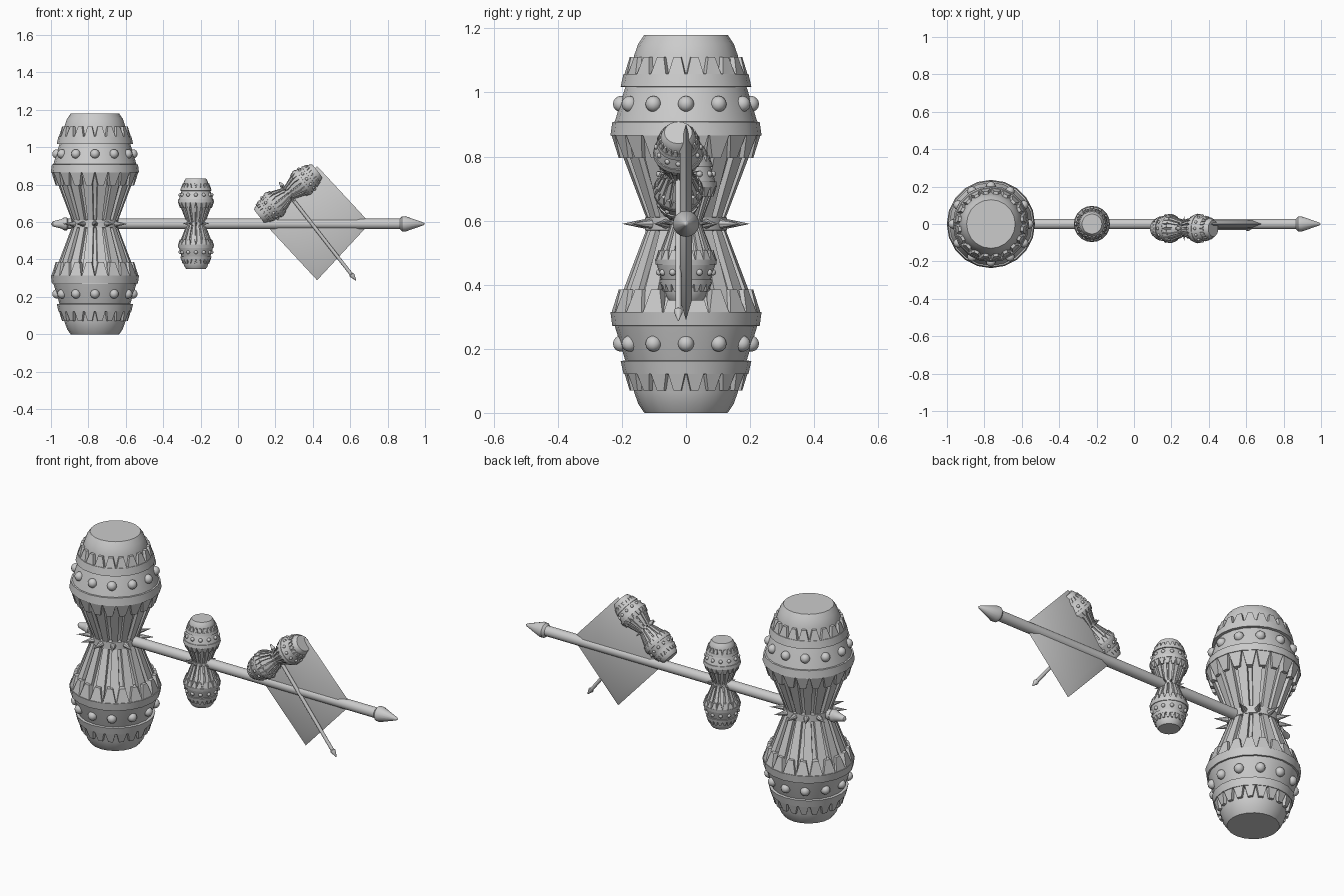
import bpy, bmesh, math
from mathutils import Matrix, Vector

if "Cube" in bpy.data.objects:
    bpy.data.objects.remove(bpy.data.objects["Cube"])


def finish(name, bm, mat, mirror=False, angle=30):
    bmesh.ops.remove_doubles(bm, verts=bm.verts, dist=1e-5)
    bmesh.ops.recalc_face_normals(bm, faces=bm.faces)
    me = bpy.data.meshes.new(name)
    bm.to_mesh(me)
    bm.free()
    ob = bpy.data.objects.new(name, me)
    bpy.context.collection.objects.link(ob)
    ob.matrix_world = mat
    if mirror:
        m = ob.modifiers.new("mirror", 'MIRROR')
        m.use_axis = (False, False, True)
    bpy.ops.object.select_all(action='DESELECT')
    ob.select_set(True)
    bpy.context.view_layer.objects.active = ob
    bpy.ops.object.shade_smooth_by_angle(angle=math.radians(angle))
    return ob


def lathe(bm, profile, n=20, closed=False):
    vs = [bm.verts.new((r, 0, z)) for r, z in profile]
    pairs = list(zip(vs, vs[1:])) + ([(vs[-1], vs[0])] if closed else [])
    es = [bm.edges.new(p) for p in pairs]
    bmesh.ops.spin(bm, geom=vs + es, cent=(0, 0, 0), axis=(0, 0, 1),
                   angle=2 * math.pi, steps=n, use_merge=True)


def staves(bm, n, z0, r0, w0, z1, r1, w1, t):
    # ring of tapered blocks between two heights
    for i in range(n):
        rot = Matrix.Rotation(2 * math.pi * (i + .5) / n, 3, 'Z')
        v = [bm.verts.new(rot @ Vector((r + d, s * w / 2, z)))
             for z, r, w in ((z0, r0, w0), (z1, r1, w1))
             for d, s in ((0, -1), (0, 1), (-t, 1), (-t, -1))]
        for f in ((0, 1, 2, 3), (4, 5, 6, 7), (0, 1, 5, 4),
                  (1, 2, 6, 5), (2, 3, 7, 6), (3, 0, 4, 7)):
            bm.faces.new([v[k] for k in f])


def drum(label, mat):
    # hourglass shell
    bm = bmesh.new()
    lathe(bm, [(.108, 0), (.108, .03), (.175, .2), (.208, .27), (.222, .32),
               (.19, .425), (.172, .47), (.162, .525), (.149, .562),
               (.13, .59), (0, .59)])
    finish(label + "_shell", bm, mat, True, 25)

    # raised hoops
    bm = bmesh.new()
    lathe(bm, [(.2, .275), (.236, .275), (.23, .318), (.2, .322)], closed=True)
    lathe(bm, [(.17, .425), (.204, .428), (.195, .468), (.16, .472)], closed=True)
    finish(label + "_hoops", bm, mat, True)

    # toothed trim
    bm = bmesh.new()
    staves(bm, 20, .277, .23, .068, .205, .21, .03, .03)
    staves(bm, 20, .468, .19, .052, .52, .176, .024, .025)
    finish(label + "_teeth", bm, mat, True)

    # slats running to the waist
    bm = bmesh.new()
    staves(bm, 16, .02, .124, .03, .275, .22, .056, .02)
    finish(label + "_slats", bm, mat, True)

    # round studs
    bm = bmesh.new()
    for i in range(12):
        a = math.pi * i / 6
        bmesh.ops.create_uvsphere(
            bm, u_segments=12, v_segments=8, radius=.025,
            matrix=Matrix.Translation((.203 * math.cos(a), .203 * math.sin(a), .374)))
    finish(label + "_studs", bm, mat, True, 40)

    # waist band with spikes
    bm = bmesh.new()
    lathe(bm, [(.1, -.024), (.128, -.02), (.128, .02), (.1, .024)], closed=True)
    for i in range(12):
        m = (Matrix.Rotation(math.pi * i / 6, 4, 'Z') @ Matrix.Translation((.162, 0, 0))
             @ Matrix.Rotation(math.pi / 2, 4, 'Y'))
        bmesh.ops.create_cone(bm, cap_ends=True, segments=8, radius1=.016,
                              radius2=0, depth=.076, matrix=m)
    finish(label + "_waist_spikes", bm, mat)


def spear(label, mat):
    # shaft with pointed head and butt, running along local x
    bm = bmesh.new()
    lathe(bm, [(0, -.235), (.014, -.225), (.025, -.18), (.034, -.165), (.034, -.15),
               (.028, -.145), (.028, 1.63), (.04, 1.642), (.041, 1.66),
               (.008, 1.755), (0, 1.765)], 16)
    finish(label + "_spear", bm, mat @ Matrix.Rotation(math.pi / 2, 4, 'Y'))


# large drum on the main spear
big = Matrix.Translation((-.765, 0, .59))
drum("large_drum", big)
spear("main", big)

# small drum threaded on the spear
drum("middle_drum", Matrix.Translation((-.225, 0, .592)) @ Matrix.Scale(.41, 4))

# tilted miniature hammer in front of the blade
mini = (Matrix.Translation((.268, -.024, .753))
        @ Matrix.Rotation(math.radians(52), 4, 'Y') @ Matrix.Scale(.335, 4))
drum("tilted_drum", mini)
spear("tilted", mini)

# diamond blade with thin edges
bm = bmesh.new()
rings = []
for k, y in ((.8, -.018), (1, 0), (.8, .018)):
    rings.append([bm.verts.new((x * k, y, z * k))
                  for x, z in ((.283, 0), (0, .305), (-.283, 0), (0, -.305))])
bm.faces.new(rings[0])
bm.faces.new(rings[2])
for a, b in zip(rings, rings[1:]):
    for i in range(4):
        j = (i + 1) % 4
        bm.faces.new((a[i], a[j], b[j], b[i]))
finish("diamond_blade", bm, Matrix.Translation((.423, 0, .594)), angle=40)
